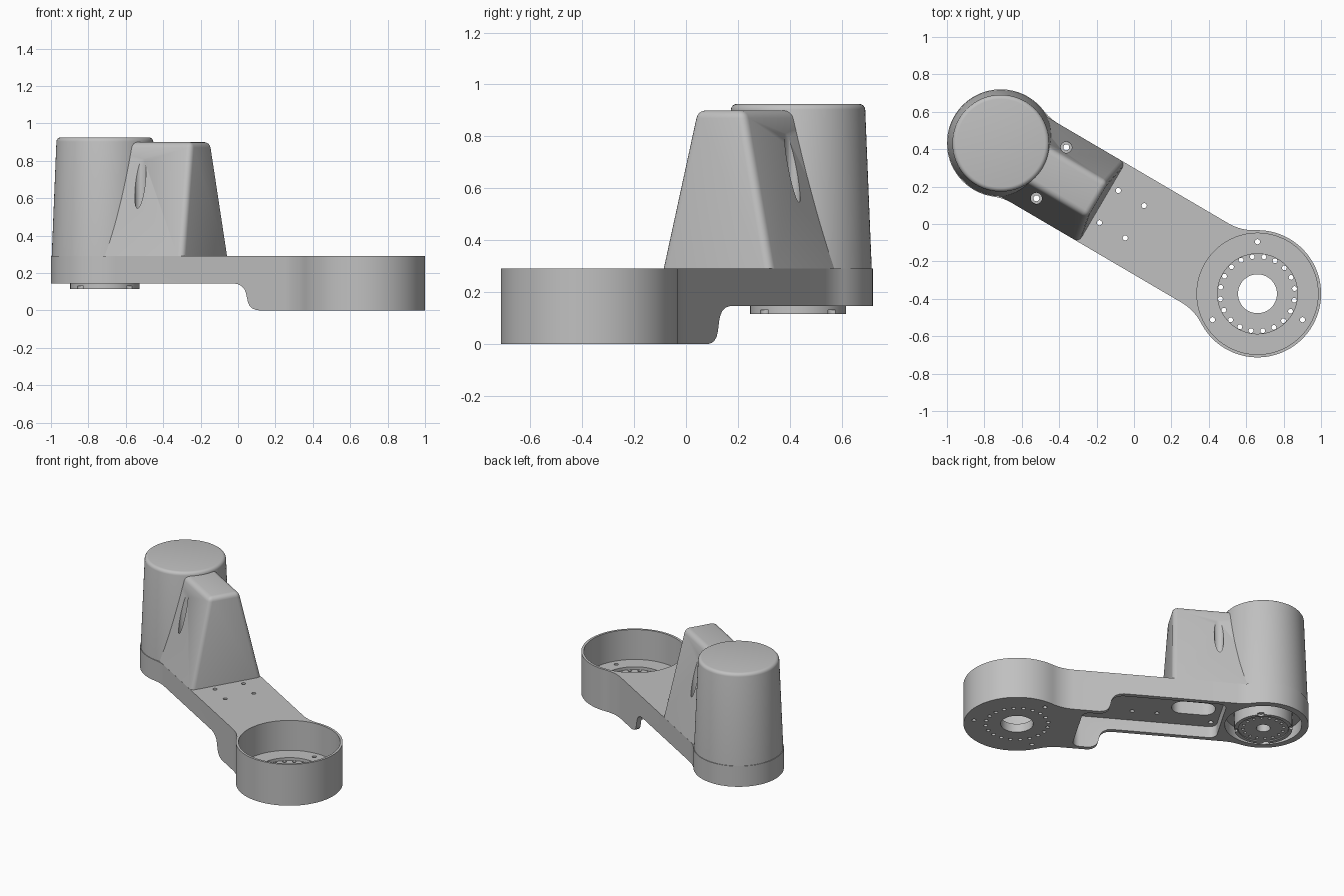
import bpy, bmesh
from math import pi, cos, sin, sqrt, atan2, radians
from mathutils import Matrix

cube = bpy.data.objects.get("Cube")
if cube:
    bpy.data.objects.remove(cube, do_unlink=True)

grey = bpy.data.materials.new("light_grey")
grey.use_nodes = True
colour = (0.53, 0.53, 0.53, 1)
grey.diffuse_color = colour
grey.node_tree.nodes["Principled BSDF"].inputs["Base Color"].default_value = colour

# Local frame: origin on the tower axis, x along the arm, y across it
PLACE = Matrix.Translation((-0.712, 0.432, 0)) @ Matrix.Rotation(radians(-30.4), 4, 'Z')
LENGTH = 1.591       # tower axis to cup axis
TOWER_R, CUP_R = 0.288, 0.34
HALF, BLEND = 0.246, 0.27
DECK, UNDER = 0.29, 0.145


def arc(cx, cy, r, a0, a1, n):
    return [(cx + r * cos(a0 + (a1 - a0) * i / n), cy + r * sin(a0 + (a1 - a0) * i / n))
            for i in range(n + 1)]


def add(name, bm):
    bmesh.ops.recalc_face_normals(bm, faces=bm.faces[:])
    mesh = bpy.data.meshes.new(name)
    bm.to_mesh(mesh)
    bm.free()
    ob = bpy.data.objects.new(name, mesh)
    bpy.context.collection.objects.link(ob)
    ob.matrix_world = PLACE
    return ob


def prism(name, pts, lo, hi, sideways=False):
    """Extrude an outline upwards, or a side profile across the arm."""
    bm = bmesh.new()
    vs = [bm.verts.new((p, lo, q) if sideways else (p, q, lo)) for p, q in pts]
    face = bm.faces.new(vs)
    new = bmesh.ops.extrude_face_region(bm, geom=[face])["geom"]
    move = (0, hi - lo, 0) if sideways else (0, 0, hi - lo)
    bmesh.ops.translate(bm, vec=move, verts=[g for g in new if isinstance(g, bmesh.types.BMVert)])
    return add(name, bm)


def disc(name, u, v, r, lo, hi, n=24):
    return prism(name, arc(u, v, r, 0, 2 * pi, n)[:-1], lo, hi)


def rounded(u0, u1, w, r):
    pts = []
    for i, (x, y) in enumerate([(u1 - r, w - r), (u0 + r, w - r), (u0 + r, r - w), (u1 - r, r - w)]):
        pts += arc(x, y, r, i * pi / 2, (i + 1) * pi / 2, 6)
    return pts


def cut(ob, cutters):
    for c in cutters:
        c.hide_render = True
        mod = ob.modifiers.new("cut", 'BOOLEAN')
        mod.operation, mod.solver, mod.object = 'DIFFERENCE', 'EXACT', c
    bpy.context.view_layer.update()
    graph = bpy.context.evaluated_depsgraph_get()
    result = bpy.data.meshes.new_from_object(ob.evaluated_get(graph))
    ob.modifiers.clear()
    ob.data = result
    for c in cutters:
        bpy.data.objects.remove(c, do_unlink=True)


def finish(ob):
    ob.data.materials.clear()
    ob.data.materials.append(grey)
    for p in ob.data.polygons:
        p.material_index = 0
    ob.data.shade_smooth()
    ob.data.set_sharp_from_angle(angle=radians(32))


def ring(u, v, spread, r, lo, hi, count, start):
    """Holes evenly spaced on a circle; start is in the model's own axes."""
    return [disc("hole", u + spread * cos(a), v + spread * sin(a), r, lo, hi, 12)
            for a in (radians(start + 30.4) + 2 * pi * i / count for i in range(count))]


# Arm outline: two round ends, blended into straight sides
def reach(r):
    return sqrt((r + BLEND) ** 2 - (HALF + BLEND) ** 2)


fa, fb, off = reach(TOWER_R), reach(CUP_R), HALF + BLEND
ta, tb = atan2(off, fa), atan2(off, fb)
upper = (arc(LENGTH, 0, CUP_R, 0, pi - tb, 40)
         + arc(LENGTH - fb, off, BLEND, -tb, -pi / 2, 8)
         + arc(fa, off, BLEND, -pi / 2, ta - pi, 6)[:-1]
         + arc(0, 0, TOWER_R, ta, pi, 40))
outline = upper + [(u, -v) for u, v in upper[-2:0:-1]]
# Joints between the arcs share a point
outline = [p for i, p in enumerate(outline)
           if (p[0] - outline[i - 1][0]) ** 2 + (p[1] - outline[i - 1][1]) ** 2 > 1e-8]
arm = prism("arm_body", outline, 0, DECK)

# Stepped underside, from the thin arm down to the cup
step = [(-0.5, -0.1), (-0.5, UNDER), (0.94, UNDER), (0.97, 0.14), (0.995, 0.128), (1.01, 0.112),
        (1.02, 0.09), (1.03, 0.048), (1.04, 0.026), (1.06, 0.01), (1.08, 0.003), (1.11, -0.001),
        (1.11, -0.1)]
cutters = [
    prism("step", step, -0.5, 0.5, True),
    prism("pocket", rounded(0.27, 1.2, 0.215, 0.05), -0.1, 0.225),
    disc("motor_recess", 0, 0, 0.245, -0.1, 0.225, 64),
    disc("cup", LENGTH, 0, 0.324, 0.08, 0.5, 96),
    disc("cup_recess", LENGTH, 0, 0.214, 0.06, 0.2, 64),
    disc("cup_bore", LENGTH, 0, 0.104, -0.1, 0.2, 48),
    prism("cable_slot", rounded(0.31, 0.59, 0.075, 0.07), 0.1, 0.5),
]
cutters += ring(LENGTH, 0, 0.2, 0.013, -0.1, 0.2, 20, 8)
cutters += ring(LENGTH, 0, 0.278, 0.014, -0.1, 0.2, 3, 90)
for side in (-1, 1):
    cutters += [disc("hole", u, side * 0.1, 0.014, 0.1, 0.5, 12) for u in (0.67, 0.83)]
    cutters.append(disc("hole", 0.313, side * 0.158, 0.016, 0.1, 0.5, 16))
cut(arm, cutters)
finish(arm)

# Tapered motor tower with a rounded top
bm = bmesh.new()
bmesh.ops.create_cone(bm, cap_ends=True, segments=96, radius1=0.284, radius2=0.258, depth=0.635,
                      matrix=Matrix.Translation((0, 0, DECK + 0.3175)))
top = [e for e in bm.edges if all(v.co.z > 0.9 for v in e.verts)]
bmesh.ops.bevel(bm, geom=top, offset=0.022, segments=4, profile=0.5, affect='EDGES')
finish(add("motor_tower", bm))

# Tapered housing leaning against the tower
bm = bmesh.new()
bmesh.ops.create_cube(bm, size=1)
for v in bm.verts:
    high = v.co.z > 0
    v.co = (0 if v.co.x < 0 else (0.6 if high else 0.627),
            (1 if v.co.y > 0 else -1) * (0.108 if high else HALF),
            0.9 if high else DECK - 0.002)
edges = [e for e in bm.edges
         if any(v.co.z > 0.5 for v in e.verts) and any(v.co.x > 0.1 for v in e.verts)]
bmesh.ops.bevel(bm, geom=edges, offset=0.03, segments=4, profile=0.5, affect='EDGES')
housing = add("cable_housing", bm)
cutters = [prism("cable_slot", rounded(0.31, 0.59, 0.075, 0.07), 0.1, 0.5)]
for side in (-1, 1):
    cutters.append(disc("counterbore", 0.313, side * 0.158, 0.03, 0.52, 1.1, 24))
    cutters.append(disc("hole", 0.313, side * 0.158, 0.016, 0.1, 0.6, 16))
cut(housing, cutters)
finish(housing)

# Output flange under the tower
flange = disc("output_flange", 0, 0, 0.185, 0.115, 0.23, 72)
cutters = [disc("bore", 0, 0, 0.045, 0, 0.2, 32),
           disc("dish", 0, 0, 0.16, 0, 0.122, 64)]
cutters += ring(0, 0, 0.13, 0.01, 0, 0.17, 16, 0)
cutters += ring(0, 0, 0.185, 0.022, 0, 0.13, 4, 45)
cut(flange, cutters)
finish(flange)
